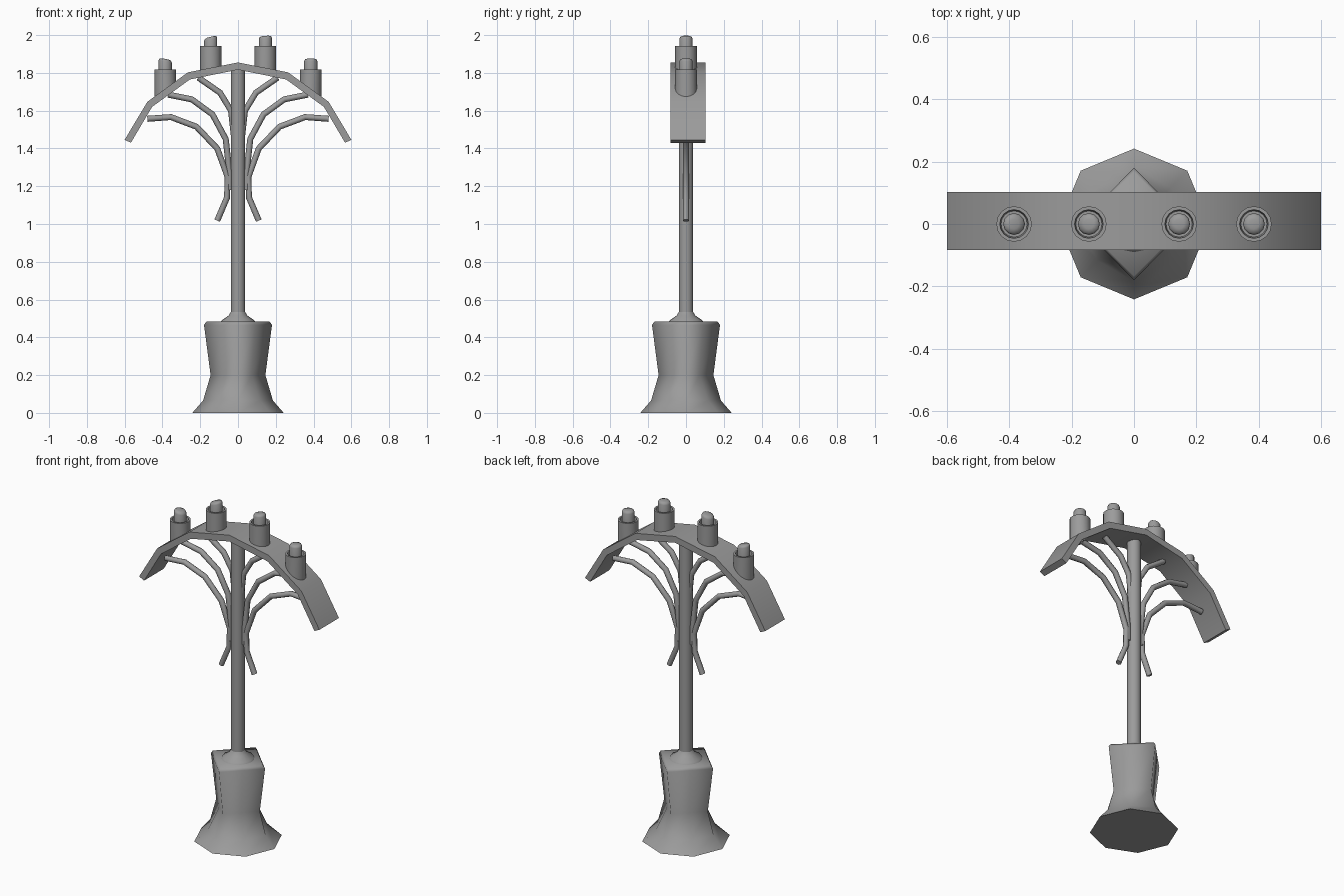
import bpy, bmesh, math
from mathutils import Vector

cube = bpy.data.objects.get("Cube")
if cube:
    bpy.data.objects.remove(cube, do_unlink=True)

grey = bpy.data.materials.new("weathered_grey")
grey.use_nodes = True
grey.diffuse_color = (0.33, 0.33, 0.33, 1)
grey.node_tree.nodes["Principled BSDF"].inputs["Base Color"].default_value = (0.33, 0.33, 0.33, 1)


def finish(name, bm, angle=40):
    """Turn a bmesh into a shaded object."""
    bmesh.ops.recalc_face_normals(bm, faces=bm.faces)
    mesh = bpy.data.meshes.new(name)
    bm.to_mesh(mesh)
    bm.free()
    mesh.materials.append(grey)
    ob = bpy.data.objects.new(name, mesh)
    bpy.context.collection.objects.link(ob)
    bpy.ops.object.select_all(action='DESELECT')
    ob.select_set(True)
    bpy.context.view_layer.objects.active = ob
    bpy.ops.object.shade_smooth_by_angle(angle=math.radians(angle))
    return ob


def loft(rings, cap_start=True, cap_end=True):
    """Bridge equal-length rings of points."""
    bm = bmesh.new()
    loops = [[bm.verts.new(p) for p in ring] for ring in rings]
    n = len(loops[0])
    for a, b in zip(loops, loops[1:]):
        for i in range(n):
            j = (i + 1) % n
            bm.faces.new((a[i], a[j], b[j], b[i]))
    if cap_start:
        bm.faces.new(loops[0])
    if cap_end:
        bm.faces.new(loops[-1])
    return bm


def circle(r, z, n=16, x=0, slope=0):
    ring = []
    for i in range(n):
        a = math.tau * i / n
        dx = r * math.cos(a)
        ring.append((x + dx, r * math.sin(a), z + slope * dx))
    return ring


# Pedestal: octagonal foot blending into a diamond-shaped block
def pedestal_ring(z, corner, diagonal):
    return [((corner, diagonal)[i % 2] * math.cos(i * math.pi / 4),
             (corner, diagonal)[i % 2] * math.sin(i * math.pi / 4), z) for i in range(8)]


finish("pedestal", loft([pedestal_ring(0, .242, .242), pedestal_ring(.065, .185, .165),
                         pedestal_ring(.2, .145, .103), pedestal_ring(.466, .18, .127),
                         pedestal_ring(.483, .167, .118)]), 91)

# Pole with a flared collar
finish("collar", loft([circle(.092, .48), circle(.085, .492), circle(.05, .515), circle(.038, .535)]))
finish("pole", loft([circle(.038, .5), circle(.038, 1.83)]))

# Arched canopy: half profile mirrored, then extruded in depth
outer = [(.6, 1.446), (.48, 1.647), (.265, 1.803), (0, 1.855)]
inner = [(0, 1.817), (.255, 1.765), (.455, 1.62), (.567, 1.43)]
profile = (outer + [(-x, z) for x, z in outer[-2::-1]]
           + [(-x, z) for x, z in inner[::-1]] + inner[1:])
bm = bmesh.new()
front, back = [[bm.verts.new((x, y, z)) for x, z in profile] for y in (-.083, .103)]
n = len(profile)
for i in range(n):
    j = (i + 1) % n
    bm.faces.new((front[i], front[j], back[j], back[i]))
for side in (front, back):
    for i in range(n // 2 - 1):
        bm.faces.new((side[i], side[i + 1], side[n - 2 - i], side[n - 1 - i]))
rim = [e for e in bm.edges if len(e.link_faces) == 2
       and e.calc_face_angle() > 1.2]
bmesh.ops.bevel(bm, geom=rim, offset=.006, segments=1, affect='EDGES')
finish("arched_canopy", bm, 40)


# Branches: curved tubes from the pole to the canopy, on both sides
def tube(name, path, r=.016, n=8):
    pts = [Vector((x, 0, z)) for x, z in path]
    rings = []
    for i, p in enumerate(pts):
        t = (pts[min(i + 1, len(pts) - 1)] - pts[max(i - 1, 0)]).normalized()
        side = t.cross(Vector((0, 1, 0)))
        rings.append([p + r * (side * math.cos(math.tau * k / n)
                               + Vector((0, math.sin(math.tau * k / n), 0))) for k in range(n)])
    finish(name, loft(rings), 50)


branches = {
    "lower_branch": [(.48, 1.557), (.355, 1.566), (.22, 1.515), (.11, 1.40),
                     (.055, 1.25), (.058, 1.14), (.11, 1.018)],
    "middle_branch": [(.37, 1.685), (.245, 1.66), (.135, 1.58), (.065, 1.45),
                      (.045, 1.27), (.045, 1.18)],
    "upper_branch": [(.21, 1.775), (.095, 1.695), (.037, 1.6), (.02, 1.45)],
}
for sign, side in ((1, "left"), (-1, "right")):
    for name, path in branches.items():
        tube(f"{side}_{name}", [(sign * x, z) for x, z in path])


# Candles in hollow cups, the cup foot following the canopy slope
def candle(name, x, cup_top, top, tilt):
    ax, sign = abs(x), math.copysign(1, x)
    (x0, z0), (x1, z1) = (outer[1:3] if ax > .265 else outer[2:4])
    slope = (z1 - z0) / (x1 - x0)
    foot = z0 + slope * (ax - x0) - .012
    finish(name + "_cup", loft([circle(.057, foot, 16, x, slope * sign), circle(.057, cup_top, 16, x),
                                circle(.046, cup_top, 16, x), circle(.042, cup_top - .03, 16, x)]))
    finish(name, loft([circle(.035, cup_top - .04, 12, x), circle(.035, top - .014, 12, x, tilt),
                       circle(.03, top - .004, 12, x, tilt), circle(.016, top, 12, x, tilt)]), 60)


candle("outer_right_candle", -.385, 1.817, 1.874, -.2)
candle("inner_right_candle", -.145, 1.942, 1.991, .25)
candle("inner_left_candle", .145, 1.942, 1.996, .08)
candle("outer_left_candle", .385, 1.817, 1.876, 0)
